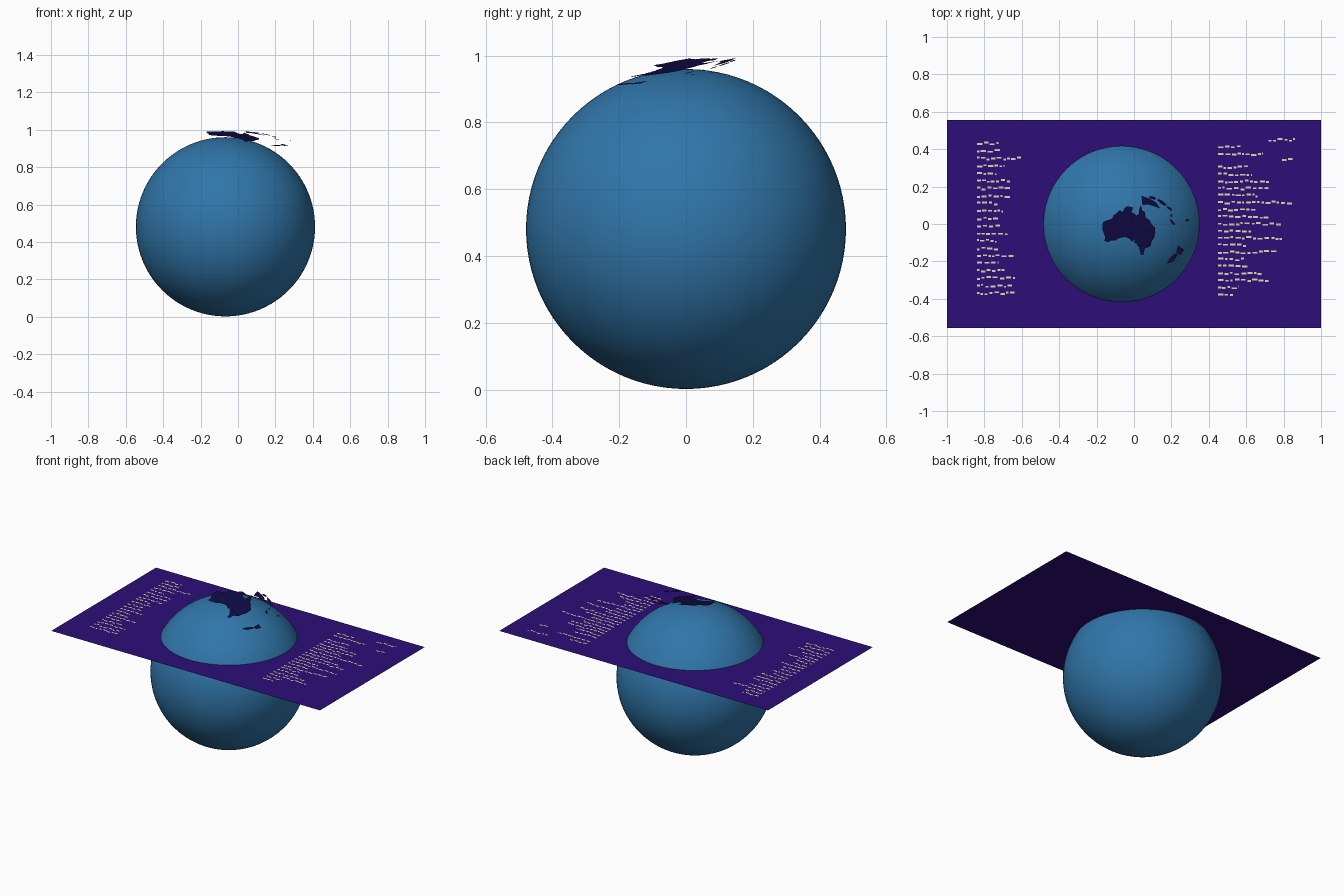
import bpy, bmesh, math, random
random.seed(4)

def material(name, rgb):
    m = bpy.data.materials.new(name)
    m.diffuse_color = (*rgb, 1)
    return m

OCEAN = material("ocean blue", (0.03, 0.18, 0.40))
LAND = material("dark navy", (0.005, 0.003, 0.06))
PURPLE = material("deep purple", (0.026, 0.004, 0.19))
CREAM = material("pale cream", (0.75, 0.72, 0.42))

def flat_object(name, polygons, mat):
    """One object made of flat polygons, each a list of 3D points."""
    bm = bmesh.new()
    for pts in polygons:
        face = bm.faces.new([bm.verts.new(p) for p in pts])
        face.normal_update()
        if face.normal.z < 0:
            face.normal_flip()
    bmesh.ops.triangulate(bm, faces=[f for f in bm.faces if len(f.verts) > 4])
    me = bpy.data.meshes.new(name)
    bm.to_mesh(me)
    bm.free()
    me.materials.append(mat)
    ob = bpy.data.objects.new(name, me)
    bpy.context.collection.objects.link(ob)
    return ob

# Globe
bpy.ops.mesh.primitive_uv_sphere_add(segments=96, ring_count=48, radius=0.479,
                                     location=(-0.067, 0, 0.481))
globe = bpy.context.object
globe.name = "globe"
globe.data.materials.append(OCEAN)
bpy.ops.object.shade_smooth()

# Thin sheet cutting through the globe
SHEET_Z = 0.718
flat_object("sheet", [[(-1, -0.557, SHEET_Z), (1, -0.557, SHEET_Z),
                       (1, 0.557, SHEET_Z), (-1, 0.557, SHEET_Z)]], PURPLE)

# Land plates lie on one tilted plane over the top of the globe
def tilt(pts):
    return [(x, y, 0.99 - 0.112 * (x + 0.17) + 0.177 * y) for x, y in pts]

mainland = [
    (142.5, -10.7), (143.8, -14.4), (145.4, -15), (146.3, -18.8), (149, -20.5),
    (150.8, -23.3), (153.2, -25.5), (153.5, -28.5), (152.5, -32.3), (150.5, -35),
    (149.9, -37.5), (146.5, -39), (143.5, -38.8), (140.5, -38), (139.5, -36),
    (138, -35.5), (137.8, -33), (136, -34.8), (134, -32.7), (131, -31.5),
    (126, -32.3), (123.5, -33.9), (120, -34), (118, -35), (115.2, -34.3),
    (115.7, -31.8), (113.5, -26), (114, -22), (117, -20.7), (121, -19.5),
    (122.2, -17.2), (124, -16.3), (126.5, -14), (129, -15), (130.5, -12.5),
    (132.5, -11.3), (136.8, -12.2), (135.5, -15), (139.5, -17.5), (141, -16.5),
    (141.6, -13)]
mainland = [(-0.17 + (a - 113.5) * 0.0071, 0.10 + (b + 10.7) * 0.0081) for a, b in mainland]
flat_object("mainland", [tilt(mainland)], LAND)

islands = [
    [(0.027, -0.125), (0.059, -0.125), (0.05, -0.165), (0.037, -0.165)],
    [(0.04, 0.15), (0.085, 0.135), (0.118, 0.115), (0.14, 0.083),
     (0.107, 0.095), (0.075, 0.105), (0.045, 0.1)],
    [(0.235, -0.115), (0.267, -0.137), (0.25, -0.165), (0.225, -0.155)],
    [(0.235, -0.165), (0.21, -0.2), (0.177, -0.212), (0.187, -0.188), (0.218, -0.158)]]

def islet(x, y, length, width, angle):
    c, s = math.cos(angle), math.sin(angle)
    ring = [(length * math.cos(t), width * math.sin(t))
            for t in (i * math.tau / 10 for i in range(10))]
    return [(x + u * c - v * s, y + u * s + v * c) for u, v in ring]

islands += [islet(0.10, 0.14, 0.02, 0.007, -0.3), islet(0.15, 0.115, 0.03, 0.008, -0.6),
            islet(0.19, 0.083, 0.018, 0.006, -0.6), islet(0.20, 0.045, 0.008, 0.005, -1.2),
            islet(0.205, 0.01, 0.02, 0.006, -0.8), islet(0.285, 0.02, 0.01, 0.006, 0.4)]
flat_object("islands", [tilt(p) for p in islands], LAND)

# Rows of plain pale dashes on the sheet
def dash_row(x0, x1, y):
    out, x, z = [], x0, SHEET_Z + 0.003
    while x < x1 - 0.004:
        w = min(random.uniform(0.012, 0.03), x1 - x)
        yy = y + random.uniform(-0.006, 0.006)
        out.append([(x, yy - 0.005, z), (x + w, yy - 0.005, z),
                    (x + w, yy + 0.005, z), (x, yy + 0.005, z)])
        x += w + random.uniform(0.005, 0.012)
    return out

rows = dash_row(0.72, 0.86, 0.45) + dash_row(0.79, 0.86, 0.345)
rows += dash_row(0.45, 0.57, 0.415) + dash_row(0.45, 0.69, 0.373)
lengths = [.16, .18, .28, .27, .21, .41, .20, .28, .34, .18,
           .34, .15, .32, .14, .16, .24, .27, .11, .09]
for i, n in enumerate(lengths):
    rows += dash_row(0.45, 0.45 + n, 0.303 - i * 0.0378)
flat_object("right_dashes", rows, CREAM)

rows = []
for i in range(21):
    rows += dash_row(-0.84, -0.84 + random.uniform(0.1, 0.24), 0.43 - i * 0.04)
flat_object("left_dashes", rows, CREAM)
